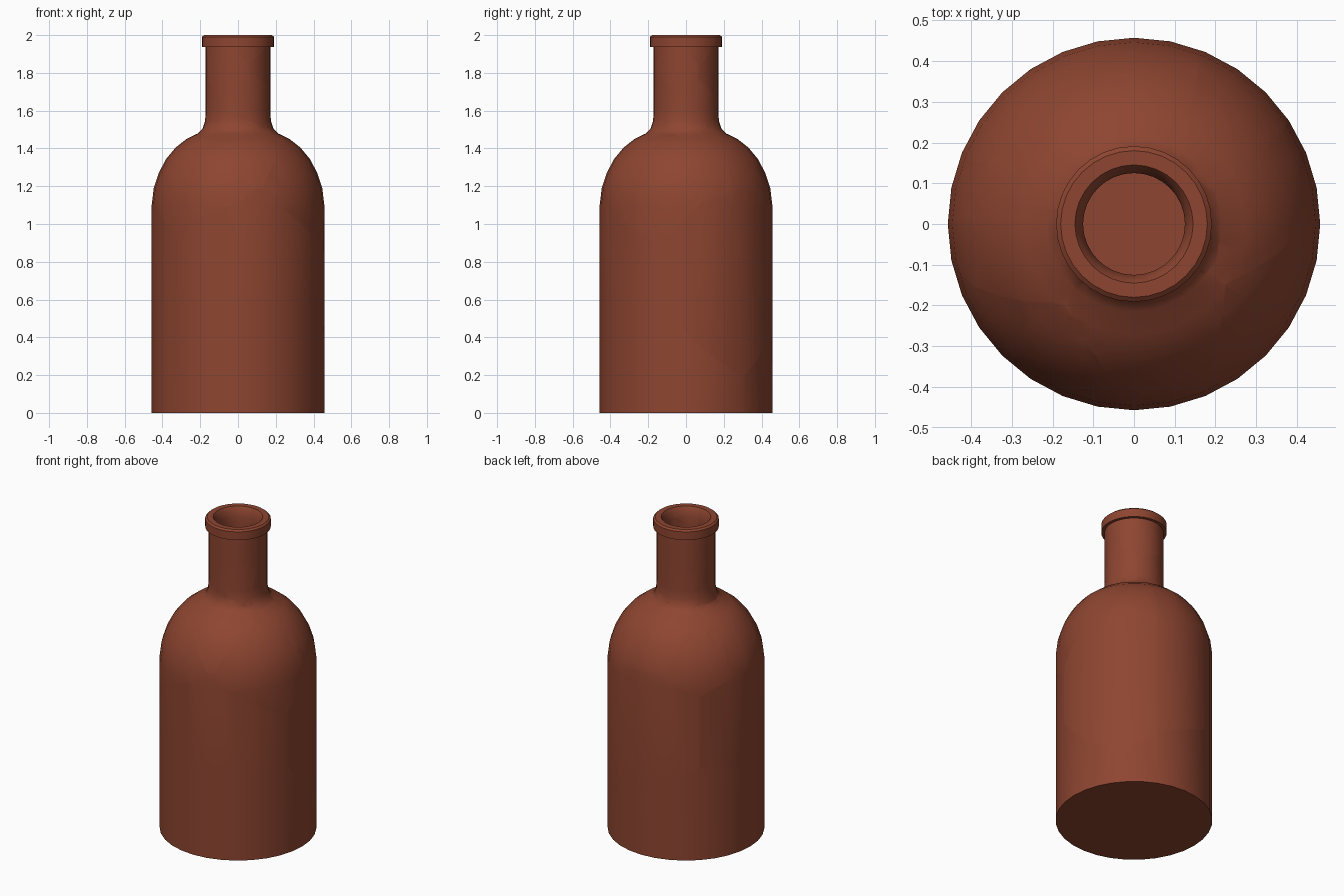
import bpy, bmesh, math, random
from mathutils import Vector

if "Cube" in bpy.data.objects:
    bpy.data.objects.remove(bpy.data.objects["Cube"])

random.seed(4)
SEGS = 32

clay = bpy.data.materials.new("red_brown_glass")
clay.diffuse_color = (0.27, 0.06, 0.03, 1)
clay.use_nodes = True
clay.node_tree.nodes["Principled BSDF"].inputs["Base Color"].default_value = clay.diffuse_color

# Bottle profile (radius, height): outside going up, then inside going down
PROFILE = [(0.457, 0), (0.457, 1.10), (0.446, 1.19), (0.42, 1.27), (0.38, 1.345),
           (0.33, 1.405), (0.27, 1.452), (0.215, 1.478), (0.188, 1.503), (0.174, 1.545),
           (0.172, 1.60), (0.172, 1.937), (0.191, 1.937), (0.191, 1.99), (0.18, 2.0),
           (0.145, 2.0), (0.135, 1.985), (0.125, 1.94), (0.125, 1.54), (0.14, 1.49),
           (0.18, 1.45), (0.25, 1.41), (0.31, 1.36), (0.36, 1.29), (0.395, 1.20),
           (0.41, 1.10), (0.41, 0.05)]


def lathe():
    bm = bmesh.new()
    rings = []
    for r, z in PROFILE:
        rings.append([bm.verts.new((r * math.cos(2 * math.pi * i / SEGS),
                                    r * math.sin(2 * math.pi * i / SEGS), z))
                      for i in range(SEGS)])
    for a, b in zip(rings, rings[1:]):
        for i in range(SEGS):
            j = (i + 1) % SEGS
            bm.faces.new((a[i], a[j], b[j], b[i]))
    bm.faces.new(rings[0][::-1])
    bm.faces.new(rings[-1])
    bm.normal_update()
    return bm


def around(count, radius, z, start, jitter):
    return [Vector((radius * math.cos(a), radius * math.sin(a),
                    z + random.uniform(-jitter, jitter)))
            for a in (math.radians(start + 360 * k / count + random.uniform(-12, 12))
                      for k in range(count))]


# Shard centres: big body shards, then shoulder, neck and lip
SEEDS = [Vector(p) for p in (
    (0.05, -0.28, 0.27), (-0.289, 0.144, 0.27),
    (0.05, -0.28, 0.85), (0.40, 0.29, 0.85), (-0.38, 0.06, 0.85), (-0.06, 0.38, 0.85),
    (-0.22, -0.30, 1.30), (0.38, -0.20, 1.30),
    (0.05, 0.25, 1.45), (-0.10, 0.27, 1.42), (-0.29, 0.27, 1.38), (-0.28, 0.09, 1.42),
    (-0.27, -0.03, 1.42), (0.02, -0.24, 1.47), (0.30, 0.06, 1.42), (0.20, 0.20, 1.43))]
SEEDS += around(4, 0.16, 1.63, 20, 0.04)
SEEDS += around(4, 0.16, 1.84, 70, 0.03)
SEEDS += around(5, 0.17, 1.98, 10, 0.015)


def cut_shard(source, seed):
    """Trim a copy of the bottle to the region nearest to one seed."""
    bm = source.copy()
    for other in sorted(SEEDS, key=lambda s: (s - seed).length):
        if other == seed or not bm.verts:
            continue
        mid, normal = (seed + other) / 2, (other - seed).normalized()
        if all((v.co - mid).dot(normal) < 1e-5 for v in bm.verts):
            continue
        res = bmesh.ops.bisect_plane(bm, geom=bm.verts[:] + bm.edges[:] + bm.faces[:],
                                     dist=1e-5, plane_co=mid, plane_no=normal,
                                     clear_outer=True)
        rim = [e for e in res["geom_cut"]
               if isinstance(e, bmesh.types.BMEdge) and e.is_valid and e.is_boundary]
        if rim:
            bmesh.ops.triangle_fill(bm, edges=rim, use_beauty=True, normal=normal)
    return bm


# Break the bottle into fitted shards
bottle = lathe()
for n, seed in enumerate(SEEDS):
    bm = cut_shard(bottle, seed)
    if bm.faces:
        bmesh.ops.recalc_face_normals(bm, faces=bm.faces)
        name = f"bottle_shard_{n + 1:02d}"
        me = bpy.data.meshes.new(name)
        bm.to_mesh(me)
        me.materials.append(clay)
        ob = bpy.data.objects.new(name, me)
        bpy.context.collection.objects.link(ob)
        bpy.ops.object.select_all(action='DESELECT')
        ob.select_set(True)
        bpy.context.view_layer.objects.active = ob
        bpy.ops.object.shade_smooth_by_angle(angle=math.radians(30))
    bm.free()
bottle.free()
